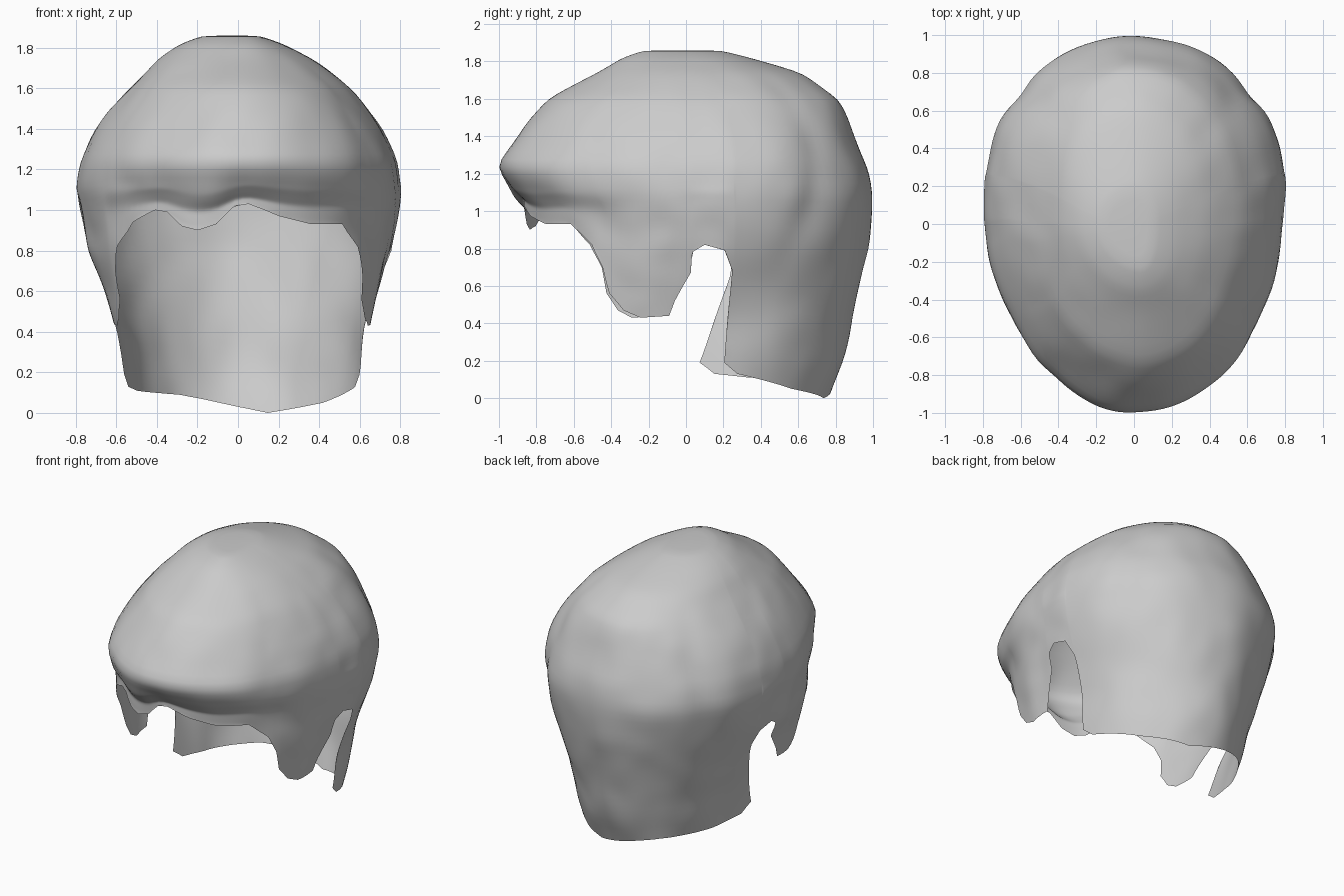
import bpy, bmesh, math
from mathutils import Vector, noise

cube = bpy.data.objects.get("Cube")
if cube:
    bpy.data.objects.remove(cube, do_unlink=True)

# Horizontal sections: height, front y, back y, right x, left x
SECTIONS = [
    (0.0, -0.75, 0.76, 0.52, 0.57), (0.2, -0.8, 0.84, 0.55, 0.6),
    (0.4, -0.82, 0.88, 0.59, 0.63), (0.6, -0.84, 0.93, 0.65, 0.68),
    (0.8, -0.86, 0.97, 0.73, 0.74), (1.03, -0.865, 1.0, 0.79, 0.79),
    (1.1, -0.93, 1.0, 0.805, 0.8), (1.24, -1.02, 0.965, 0.78, 0.78),
    (1.4, -0.9, 0.9, 0.7, 0.71), (1.5, -0.82, 0.86, 0.63, 0.64),
    (1.6, -0.74, 0.81, 0.54, 0.555), (1.74, -0.47, 0.62, 0.4, 0.38),
    (1.82, -0.34, 0.34, 0.28, 0.22), (1.86, -0.22, 0.18, 0.17, 0.1)]

# Lower edge of the hair: angle round the head (front is -90), height
SIDE = [(-48, 0.93), (-39, 0.82), (-35, 0.7), (-33, 0.56), (-28, 0.47),
        (-22, 0.43), (-12, 0.44), (-10, 0.52), (-4.5, 0.67), (-4, 0.78),
        (0, 0.82), (7, 0.79), (10, 0.68), (11, 0.19), (17, 0.13)]
FRINGE = [(-132, 0.94), (-122, 1.0), (-117, 0.99), (-111, 0.92), (-105, 0.9),
          (-98, 0.93), (-92, 1.02), (-87, 1.03), (-75, 0.97), (-62, 0.93)]
NAPE = [(45, 0.05), (75, 0.0), (90, 0.03), (120, 0.09), (150, 0.11)]
mirrored = [(180 - a, z) for a, z in reversed(SIDE[1:])]
EDGE = FRINGE + SIDE + NAPE + mirrored
TOP = 1.86
BAND = 1.15  # rows above this height are level


def clamp(value):
    return min(1, max(0, value))


def section(z):
    """Interpolate the head section at a height."""
    z = min(max(z, 0), TOP)
    for low, high in zip(SECTIONS, SECTIONS[1:]):
        if z <= high[0]:
            f = (z - low[0]) / (high[0] - low[0])
            return [p + (q - p) * f for p, q in zip(low, high)][1:]


def surface_point(angle, z, edge_z):
    """Point on the hair surface, with the nape corners leaning forward."""
    side = math.cos(math.radians(angle))
    if angle > 5:
        lean = max(0, 0.68 - z) / 0.5
        near_ear = clamp(1 - abs(angle - (11 if side > 0 else 169)) / 60)
        angle += (-3 if side > 0 else 13) * lean * near_ear
    t = math.radians(angle)
    s, c = math.sin(t), math.cos(t)
    forward = max(0, -s)
    # The brow fold follows the fringe, fading out above it
    fold = 0.6 * (edge_z - 0.97) * forward ** 4 * clamp((1.24 - z) / 0.2)
    front, back, right, left = section(z - fold)
    middle = 0.1 * clamp((TOP - z) / 0.4)
    x = (left if c > 0 else right) * c
    x *= 1 + 0.09 * clamp((0.9 - z) / 0.4) * clamp(forward * 3)
    # Blunt brow set a little to the left, and fuller back corners
    brow = clamp((z - 0.95) / 0.2)
    x += 0.03 * brow * forward ** 2
    fullness = clamp((z - 0.5) / 0.4) * max(0, s) * abs(c)
    x *= 1 + (0.1 if c > 0 else 0.05) * fullness
    y = middle + s * ((back - middle) if s > 0 else (middle - front))
    # Soft lumps and a groove behind each ear
    p = Vector((x, y, z))
    bump = 0.015 * noise.noise(p * 3.0) + 0.008 * noise.noise(p * 7.0)
    groove_y = 0.7 - 0.9 * (z - 1.2) ** 2
    depth = 0.03 * clamp(1 - ((z - 1.2) / 0.5) ** 2) * abs(c)
    bump -= depth * math.exp(-((y - groove_y) / 0.06) ** 2)
    return p + Vector((c, s, 0)) * clamp((TOP - z) * 5) * bump


# Columns follow the edge corners so the outline stays crisp
columns = []
for (a, za), (b, zb) in zip(EDGE, EDGE[1:] + [(EDGE[0][0] + 360, EDGE[0][1])]):
    steps = max(1, math.ceil((b - a) / 3), math.ceil(abs(zb - za) / 0.05))
    for i in range(steps):
        f = i / steps
        columns.append((a + (b - a) * f, za + (zb - za) * f))

LOWER, UPPER = 22, 26
bm = bmesh.new()
grid = []
for angle, edge_z in columns:
    heights = [edge_z + (BAND - edge_z) * r / LOWER for r in range(LOWER)]
    heights += [BAND + (TOP - BAND) * (1 - (1 - r / UPPER) ** 1.6)
                for r in range(UPPER + 1)]
    grid.append([bm.verts.new(surface_point(angle, z, edge_z)) for z in heights])

crown = bm.verts.new((-0.02, -0.02, TOP))
for left_col, right_col in zip(grid, grid[1:] + grid[:1]):
    for r in range(LOWER + UPPER):
        bm.faces.new((left_col[r], right_col[r], right_col[r + 1], left_col[r + 1]))
    bm.faces.new((left_col[-1], right_col[-1], crown))

# Relax the inside of the sheet, leaving the outline alone
inner = [v for v in bm.verts if not v.is_boundary]
for _ in range(3):
    bmesh.ops.smooth_vert(bm, verts=inner, factor=0.5,
                          use_axis_x=True, use_axis_y=True, use_axis_z=True)

mesh = bpy.data.meshes.new("hair_cap")
bm.to_mesh(mesh)
bm.free()
hair = bpy.data.objects.new("hair_cap", mesh)
bpy.context.collection.objects.link(hair)

# Single plain grey
grey = bpy.data.materials.new("light_grey")
grey.use_nodes = True
colour = (0.6, 0.6, 0.6, 1)
grey.diffuse_color = colour
grey.node_tree.nodes["Principled BSDF"].inputs["Base Color"].default_value = colour
mesh.materials.append(grey)

bpy.context.view_layer.objects.active = hair
hair.select_set(True)
bpy.ops.object.shade_smooth_by_angle(angle=math.radians(60))
